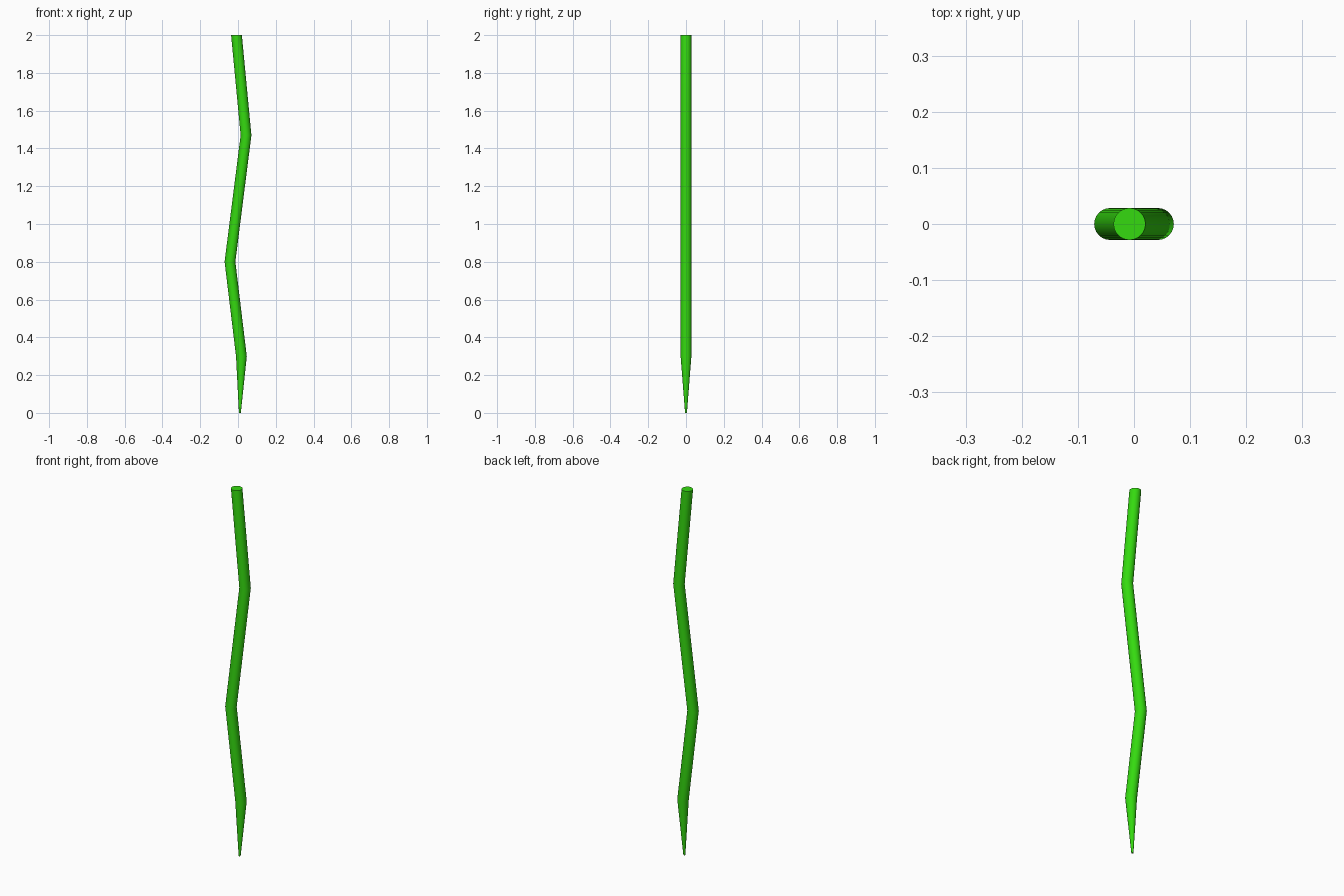
import bpy, bmesh, math

if "Cube" in bpy.data.objects:
    bpy.data.objects.remove(bpy.data.objects["Cube"])

SIDES = 24
# Bent path, bottom to top: x, z, radius
PATH = [(0.01, 0.0, 0.005), (0.018, 0.30, 0.0285), (-0.0425, 0.80, 0.0285),
        (0.0425, 1.47, 0.0285), (-0.008, 2.0, 0.0285)]

# Level rings along the path, bridged into one crooked stem
bm = bmesh.new()
rings = []
for x, z, r in PATH:
    angles = [2 * math.pi * i / SIDES for i in range(SIDES)]
    rings.append([bm.verts.new((x + r * math.cos(a), r * math.sin(a), z)) for a in angles])
for low, high in zip(rings, rings[1:]):
    for i in range(SIDES):
        j = (i + 1) % SIDES
        bm.faces.new((low[i], low[j], high[j], high[i]))

# End caps
bm.faces.new(rings[-1])
bm.faces.new(rings[0][::-1])

mesh = bpy.data.meshes.new("stem")
bm.to_mesh(mesh)
bm.free()
stem = bpy.data.objects.new("stem", mesh)
bpy.context.collection.objects.link(stem)

# Green colour and smooth sides
green = bpy.data.materials.new("green")
green.diffuse_color = (0.035, 0.7, 0.005, 1)
green.use_nodes = True
green.node_tree.nodes["Principled BSDF"].inputs["Base Color"].default_value = green.diffuse_color
mesh.materials.append(green)
bpy.context.view_layer.objects.active = stem
stem.select_set(True)
bpy.ops.object.shade_smooth_by_angle(angle=math.radians(35))
